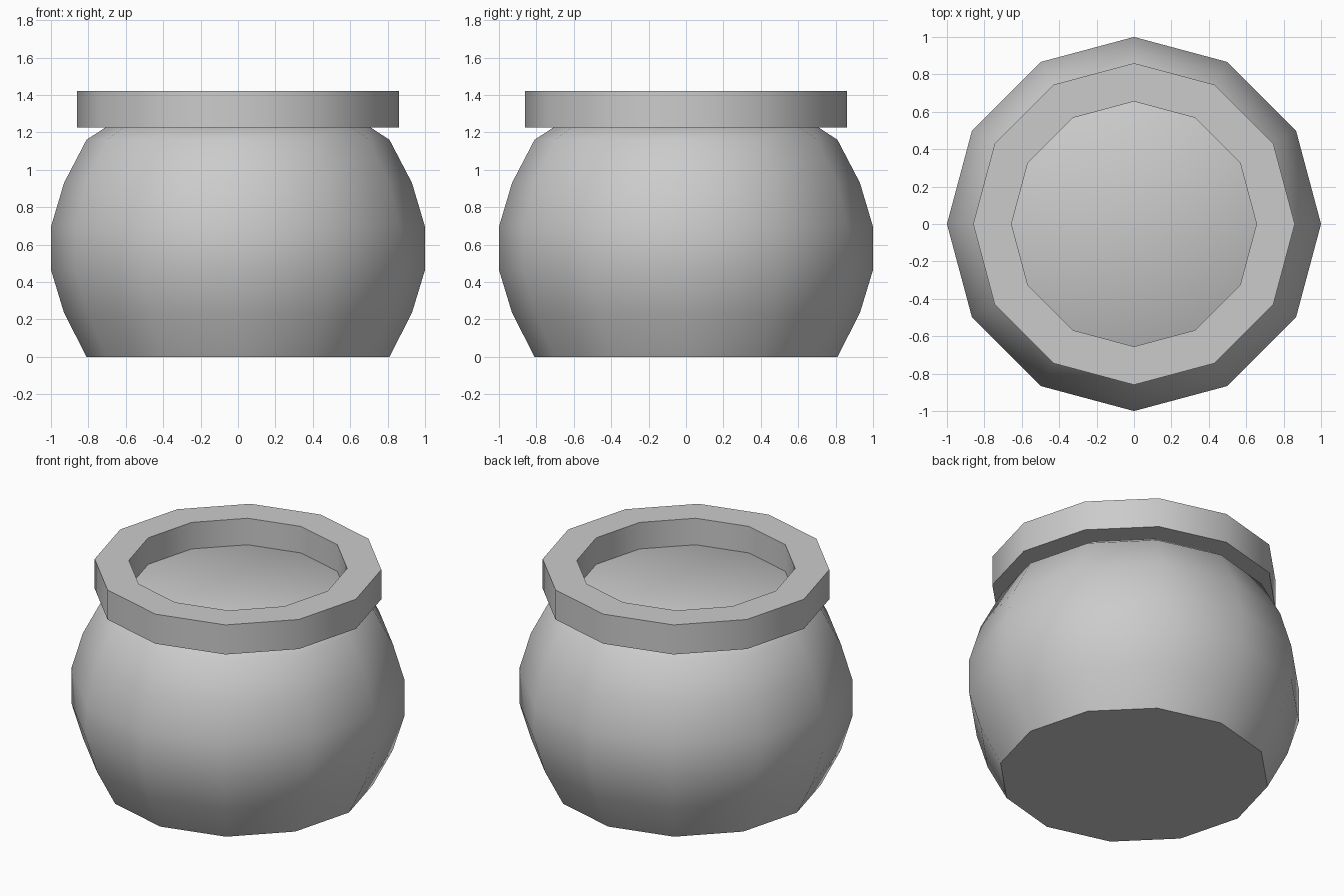
import bpy, bmesh, math

if "Cube" in bpy.data.objects:
    bpy.data.objects.remove(bpy.data.objects["Cube"])

SIDES = 12


def lathe(name, profile, closed=False, smooth_angle=42):
    """Revolve (radius, z) points; open profiles get flat end caps."""
    bm = bmesh.new()
    rings = []
    for r, z in profile:
        rings.append([bm.verts.new((r * math.cos(2 * math.pi * i / SIDES),
                                    r * math.sin(2 * math.pi * i / SIDES), z))
                      for i in range(SIDES)])
    pairs = list(zip(rings, rings[1:]))
    if closed:
        pairs.append((rings[-1], rings[0]))
    for a, b in pairs:
        for i in range(SIDES):
            j = (i + 1) % SIDES
            bm.faces.new((a[i], a[j], b[j], b[i]))
    if not closed:
        bm.faces.new(rings[0][::-1])
        bm.faces.new(rings[-1])
    bmesh.ops.recalc_face_normals(bm, faces=bm.faces)
    mesh = bpy.data.meshes.new(name)
    bm.to_mesh(mesh)
    bm.free()
    obj = bpy.data.objects.new(name, mesh)
    bpy.context.collection.objects.link(obj)
    bpy.ops.object.select_all(action='DESELECT')
    obj.select_set(True)
    bpy.context.view_layer.objects.active = obj
    bpy.ops.object.shade_smooth_by_angle(angle=math.radians(smooth_angle))
    return obj


# Rounded pot body with flat base and flat top surface
lathe("pot_body", [(0.81, 0), (0.93, 0.235), (1.0, 0.465), (1.0, 0.695),
                   (0.93, 0.93), (0.81, 1.16), (0.68, 1.245)])

# Overhanging collar with an open centre
lathe("pot_rim", [(0.86, 1.225), (0.86, 1.42), (0.655, 1.42), (0.655, 1.225)],
      closed=True)
